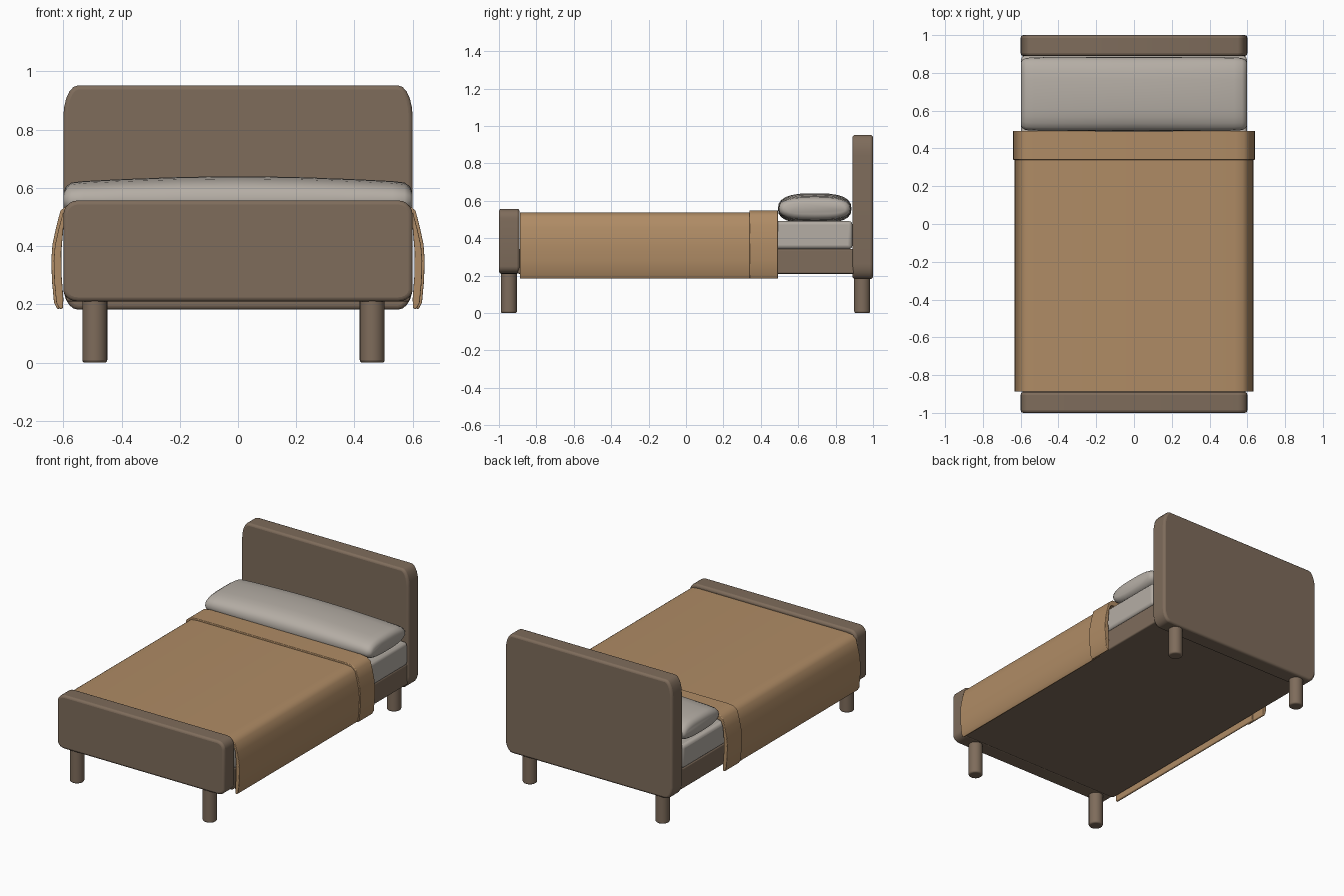
import bpy, bmesh, math

if "Cube" in bpy.data.objects:
    bpy.data.objects.remove(bpy.data.objects["Cube"])


def material(name, color):
    m = bpy.data.materials.new(name)
    m.diffuse_color = (*color, 1)
    m.use_nodes = True
    m.node_tree.nodes["Principled BSDF"].inputs["Base Color"].default_value = m.diffuse_color
    return m


wood = material("wood", (0.21, 0.15, 0.105))
cloth = material("tan_cloth", (0.43, 0.26, 0.13))
linen = material("pale_linen", (0.46, 0.42, 0.375))


def finish(ob, name, mat, bevel=0.0, smooth=40):
    ob.name = name
    ob.data.materials.append(mat)
    if bevel:
        b = ob.modifiers.new("soft_edges", 'BEVEL')
        b.width, b.segments, b.limit_method = bevel, 3, 'ANGLE'
        b.angle_limit = math.radians(45)
    bpy.ops.object.select_all(action='DESELECT')
    ob.select_set(True)
    bpy.context.view_layer.objects.active = ob
    bpy.ops.object.shade_smooth_by_angle(angle=math.radians(smooth))
    return ob


def loft(name, rings, mat, bevel=0.0, smooth=40):
    """Skin matching closed rings of points and cap both ends."""
    bm = bmesh.new()
    rows = [[bm.verts.new(p) for p in r] for r in rings]
    n = len(rows[0])
    for a, b in zip(rows, rows[1:]):
        for i in range(n):
            j = (i + 1) % n
            bm.faces.new((a[i], a[j], b[j], b[i]))
    bm.faces.new(rows[0])
    bm.faces.new(rows[-1])
    bmesh.ops.recalc_face_normals(bm, faces=bm.faces)
    me = bpy.data.meshes.new(name)
    bm.to_mesh(me)
    bm.free()
    ob = bpy.data.objects.new(name, me)
    bpy.context.collection.objects.link(ob)
    return finish(ob, name, mat, bevel, smooth)


def box(name, lo, hi, mat, bevel):
    ring = [(lo[0], lo[2]), (hi[0], lo[2]), (hi[0], hi[2]), (lo[0], hi[2])]
    return loft(name, [[(x, y, z) for x, z in ring] for y in (lo[1], hi[1])], mat, bevel)


def board(name, y0, y1, z0, z1, top_rz, bottom_rz, rx=0.05, hw=0.6):
    """Upright panel with elliptical corners."""
    pts = []
    for q, (sx, zc, rz) in enumerate([(1, z1 - top_rz, top_rz), (-1, z1 - top_rz, top_rz),
                                      (-1, z0 + bottom_rz, bottom_rz), (1, z0 + bottom_rz, bottom_rz)]):
        for k in range(6):
            a = math.pi / 2 * (q + k / 5)
            pts.append((sx * (hw - rx) + rx * math.cos(a), zc + rz * math.sin(a)))
    return loft(name, [[(x, y, z) for x, z in pts] for y in (y0, y1)], wood, 0.014)


# Head and foot panels
board("headboard", 0.89, 1.0, 0.182, 0.952, 0.11, 0.08)
board("footboard", -1.0, -0.89, 0.21, 0.557, 0.05, 0.04)

# Frame and mattress
box("bed_frame", (-0.59, -0.90, 0.21), (0.59, 0.90, 0.342), wood, 0.008)
box("mattress", (-0.598, -0.885, 0.342), (0.598, 0.89, 0.492), linen, 0.02)

# Legs
for y, label, top in ((-0.947, "front", 0.23), (0.942, "back", 0.22)):
    for x, side in ((-0.492, "left"), (0.461, "right")):
        bpy.ops.mesh.primitive_cylinder_add(vertices=24, radius=0.043, depth=top,
                                            location=(x, y, top / 2))
        finish(bpy.context.object, f"{label}_{side}_leg", wood, 0.009)

# Blanket: draped cross-section, outer side down then inner side back up
half = [(0.53, 0.538), (0.575, 0.533), (0.602, 0.512), (0.617, 0.455), (0.629, 0.40),
        (0.633, 0.35), (0.631, 0.28), (0.624, 0.205), (0.612, 0.183), (0.601, 0.187),
        (0.600, 0.22), (0.606, 0.30), (0.607, 0.38), (0.600, 0.46), (0.585, 0.495), (0.53, 0.505)]
drape = half + [(-x, z) for x, z in reversed(half)]


def blanket(name, y0, y1, sx, lift):
    def ring(y):
        return [(x * sx, y, z + lift * max(0, (z - 0.183) / 0.355)) for x, z in drape]
    return loft(name, [ring(y0), ring(y1)], cloth, 0.004, 50)


blanket("blanket", -0.888, 0.40, 1.0, 0.0)
blanket("blanket_fold", 0.34, 0.492, 1.013, 0.011)


# Pillow: soft rounded section swept across the bed
def pillow_ring(x, sy, sz):
    pts = []
    for k in range(24):
        a = 2 * math.pi * k / 24
        c, s = math.cos(a), math.sin(a)
        y = math.copysign(abs(c) ** 0.68, c) * 0.197 * sy
        z = math.copysign(abs(s) ** 0.8, s) * sz
        pts.append((x, 0.688 + y, 0.557 + z * (0.083 if s > 0 else 0.078)))
    return pts


stations = [(0, 1, 1), (0.2, 1, 0.97), (0.4, 0.995, 0.88), (0.53, 0.985, 0.80),
            (0.572, 0.97, 0.74), (0.591, 0.92, 0.58), (0.599, 0.84, 0.35)]
sweep = [(-x, a, b) for x, a, b in reversed(stations[1:])] + stations
loft("pillow", [pillow_ring(*s) for s in sweep], linen, 0, 60)
